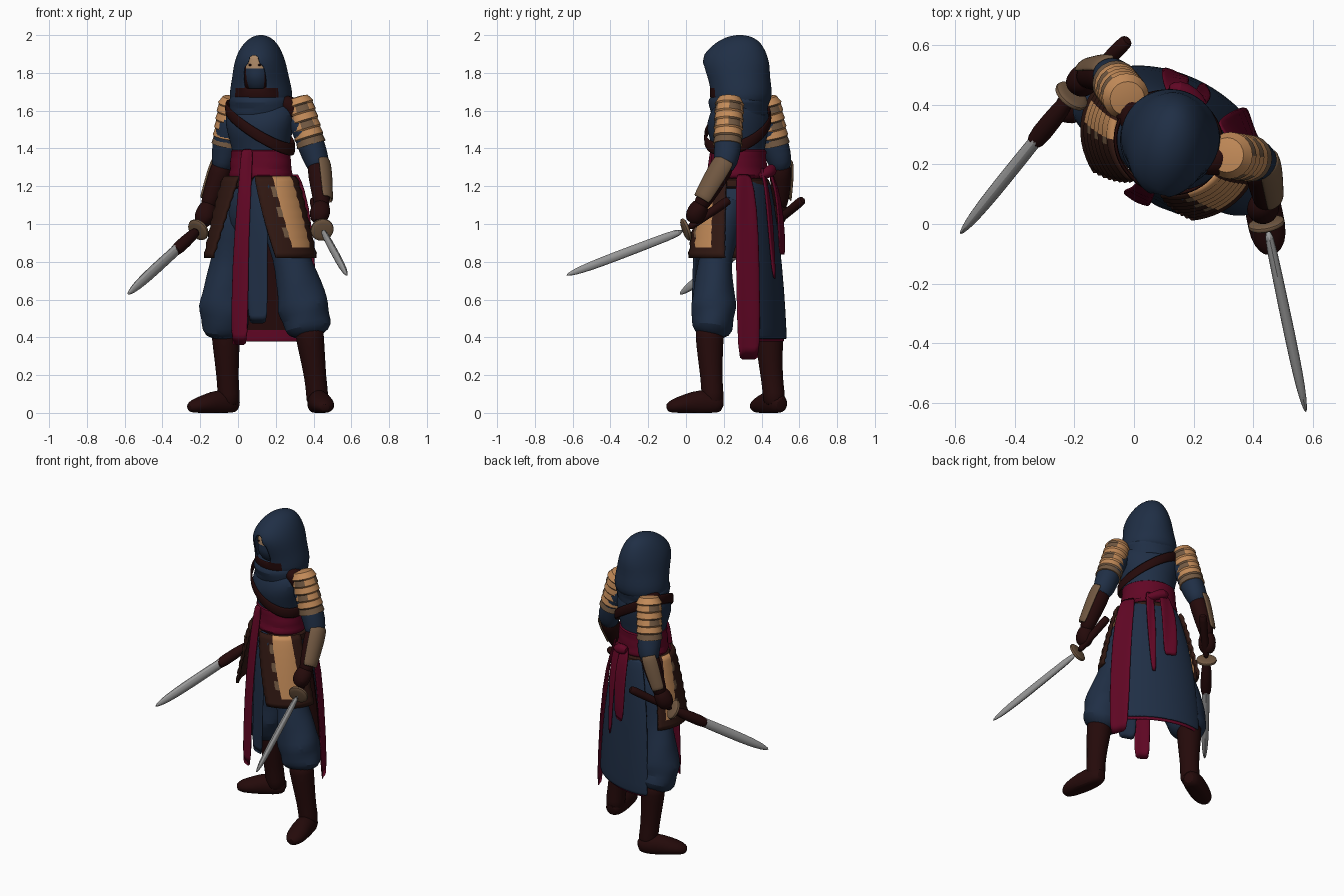
import bpy, bmesh, math
from mathutils import Vector as V

cube = bpy.data.objects.get("Cube")
if cube:
    bpy.data.objects.remove(cube, do_unlink=True)

def material(name, *rgb):
    m = bpy.data.materials.new(name)
    m.use_nodes = True
    m.diffuse_color = (*rgb, 1)
    m.node_tree.nodes["Principled BSDF"].inputs["Base Color"].default_value = (*rgb, 1)
    return m

BLUE = material("navy cloth", .014, .028, .06)
RED = material("crimson cloth", .12, .002, .018)
LEATHER = material("dark leather", .018, .003, .003)
BROWN = material("brown trim", .03, .009, .006)
BRONZE = material("dull bronze", .17, .1, .055)
ORANGE = material("copper plate", .55, .26, .1)
STEEL = material("steel", .32, .32, .32)
SKIN = material("skin", .4, .24, .13)
BODY_YAW, HEAD_YAW = math.radians(26), math.radians(11)
parts = []

def P(u, v, z, yaw=BODY_YAW):
    """Body frame (left, back, up) to world."""
    c, s = math.cos(yaw), math.sin(yaw)
    return V((.12 + u * c + v * s, .28 - u * s + v * c, z))

def skin_rows(name, rows, mats, closed=True, caps=True, rule=None, drop=None, smooth=1, thick=0):
    """Bridge rows of points; rule picks a material, drop removes faces."""
    bm = bmesh.new()
    grid = [[bm.verts.new(p) for p in row] for row in rows]
    n = len(rows[0])
    for i in range(len(rows) - 1):
        for j in range(n if closed else n - 1):
            if not (drop and drop(i, j)):
                k = (j + 1) % n
                f = bm.faces.new((grid[i][j], grid[i][k], grid[i + 1][k], grid[i + 1][j]))
                f.material_index = rule(i, j) if rule else 0
    if closed and caps:
        bm.faces.new(grid[0][::-1])
        bm.faces.new(grid[-1])
    bmesh.ops.recalc_face_normals(bm, faces=bm.faces[:])
    me = bpy.data.meshes.new(name)
    bm.to_mesh(me)
    bm.free()
    for m in mats:
        me.materials.append(m)
    ob = bpy.data.objects.new(name, me)
    bpy.context.collection.objects.link(ob)
    if thick:
        mod = ob.modifiers.new("thickness", "SOLIDIFY")
        mod.thickness, mod.offset = thick, 0
    if smooth:
        ob.modifiers.new("smooth", "SUBSURF").levels = smooth
    parts.append(ob)

def loft(name, rings, mats, n=32, yaw=BODY_YAW, fold=0, **kw):
    """Stack of ellipses (z, centre v, radius u, radius v); column 0 is the front."""
    rows = []
    for z, cv, ru, rv in rings:
        turns = [(t, 1 + fold * math.sin(3 * t + 70 * z)) for t in (math.tau * j / n for j in range(n))]
        rows.append([P(ru * k * math.sin(t), cv - rv * k * math.cos(t), z, yaw) for t, k in turns])
    skin_rows(name, rows, mats, **kw)

def tube(name, pts, radii, mats, n=16, fold=0, **kw):
    """Sweep an ellipse along points, kept above the ground."""
    pts = [V(p) for p in pts]
    ref = V((0, 1, 0)) if abs((pts[-1] - pts[0]).normalized().z) > .8 else V((0, 0, 1))
    rows = []
    for i, p in enumerate(pts):
        t = (pts[min(i + 1, len(pts) - 1)] - pts[max(i - 1, 0)]).normalized()
        a = t.cross(ref).normalized()
        b = a.cross(t)
        ra, rb = radii[i] if isinstance(radii[i], tuple) else (radii[i], radii[i])
        row = []
        for w in (math.tau * j / n for j in range(n)):
            q = p + (a * (ra * math.cos(w)) + b * (rb * math.sin(w))) * (1 + fold * math.sin(3 * w + 2.1 * i))
            row.append(V((q.x, q.y, max(q.z, 0))))
        rows.append(row)
    skin_rows(name, rows, mats, **kw)

def arc(name, side, rings, mats, n=12, **kw):
    """Curved hanging panel; rings are (z, radius u, radius v, start, end degrees)."""
    rows = []
    for z, ru, rv, a0, a1 in rings:
        angles = [math.radians(a0 + (a1 - a0) * j / n) for j in range(n + 1)]
        rows.append([P(side * ru * math.sin(t), -rv * math.cos(t), z) for t in angles])
    skin_rows(name, rows, mats, closed=False, **kw)

def strip(name, path, widths, mat, turn=0):
    """Hanging cloth band along a path in the body frame."""
    c, s = math.cos(math.radians(turn)), math.sin(math.radians(turn))
    rows = [[P(u + c * w * k, v + s * w * k + .006 * math.cos(5 * k + z * 9), z) for k in (-.5, -.25, 0, .25, .5)]
            for (u, v, z), w in zip(path, widths)]
    skin_rows(name, rows, [mat], closed=False, thick=.014)

# Torso, pelvis, waist sash and belt
loft("torso", [(1.15, .0, .17, .14), (1.3, 0, .145, .12), (1.4, 0, .155, .13), (1.5, -.01, .18, .165),
               (1.58, 0, .2, .15), (1.64, .01, .17, .12), (1.7, 0, .08, .08)], [BLUE], fold=.012)
loft("pelvis", [(.92, .02, .14, .12), (1.0, .01, .2, .155), (1.1, 0, .19, .155), (1.26, 0, .16, .14)], [BLUE])
loft("waist_sash", [(1.23, 0, .17, .15), (1.26, 0, .178, .154), (1.29, 0, .164, .142), (1.32, 0, .17, .145),
                    (1.36, 0, .16, .138), (1.39, 0, .166, .146), (1.405, 0, .14, .12)], [RED], fold=.015)
loft("belt", [(1.185, 0, .17, .14), (1.19, 0, .187, .164), (1.24, 0, .182, .158), (1.245, 0, .16, .14)], [BROWN])

# Diagonal chest strap over the right shoulder
turns = [math.tau * j / 40 for j in range(40)]
skin_rows("chest_strap", [[P(.182 * math.sin(t), -.007 - .17 * math.cos(t), 1.51 - .115 * math.sin(t) + dz) for t in turns]
                          for dz in (-.036, .036)], [LEATHER], caps=False, thick=.014)

# Hood with an open face, cowl and head
loft("hood", [(1.62, .01, .15, .14), (1.66, .01, .166, .16), (1.72, .01, .158, .16), (1.78, -.005, .144, .165),
              (1.84, -.015, .134, .176), (1.89, -.02, .118, .168), (1.935, -.01, .096, .138), (1.97, 0, .068, .1),
              (1.99, .005, .036, .055), (1.996, .005, .005, .008)], [BLUE, LEATHER], yaw=HEAD_YAW, thick=.01,
     rule=lambda i, j: int(i == 1 and (j < 4 or j >= 28)),
     drop=lambda i, j: (i in (2, 3) and (j < 2 or j >= 30)) or (i == 4 and j in (0, 31)))
loft("cowl", [(1.555, .01, .13, .12), (1.58, 0, .165, .155), (1.61, 0, .16, .15), (1.645, 0, .174, .166),
              (1.675, .005, .165, .16), (1.685, 0, .13, .13)], [BLUE], yaw=HEAD_YAW, fold=.025)
loft("head", [(1.69, -.04, .06, .085), (1.75, -.04, .085, .117), (1.78, -.04, .09, .13), (1.82, -.04, .092, .125),
              (1.88, -.04, .09, .125), (1.91, -.035, .07, .1), (1.93, -.03, .04, .06)], [BLUE, SKIN, LEATHER],
     yaw=HEAD_YAW, rule=lambda i, j: 2 if 3 <= j < 29 else int(i >= 3))
for s in (-1, 1):
    tube("eye", [P(s * k, -.162, 1.842, HEAD_YAW) for k in (.016, .036)], [.006, .006], [LEATHER], n=8)

# Trousers, boots and feet
LEGS = {
    "left": ([(.2, .24, 1.15), (.24, .19, 1.0), (.285, .155, .82), (.31, .15, .72), (.335, .147, .62), (.345, .145, .56),
              (.36, .143, .5), (.37, .14, .45), (.378, .13, .4)],
             [(.376, .125, .46), (.38, .125, .4), (.395, .128, .3), (.41, .135, .18), (.42, .14, .1), (.42, .145, .03)],
             [(.417, .2, .04), (.418, .165, .05), (.428, .08, .055), (.447, -.01, .045), (.457, -.07, .035), (.46, -.105, .025)]),
    "right": ([(.05, .32, 1.15), (.0, .34, 1.0), (-.04, .365, .82), (-.055, .375, .72), (-.065, .385, .62), (-.07, .39, .56),
               (-.07, .4, .5), (-.07, .42, .45), (-.065, .435, .4)],
              [(-.065, .44, .46), (-.065, .44, .4), (-.06, .445, .3), (-.055, .455, .18), (-.05, .465, .1), (-.045, .47, .03)],
              [(-.0, .51, .04), (-.03, .49, .05), (-.1, .455, .055), (-.175, .41, .045), (-.235, .38, .035), (-.265, .365, .025)]),
}
for side, (trouser, boot, foot) in LEGS.items():
    girth = [.12, .12, .092, .115, .126, .142, .122, .13, .085]
    tube(side + "_trouser", trouser, [(r, r * .88) for r in girth], [BLUE], n=24, fold=.045)
    tube(side + "_boot", boot, [.078, .076, .068, .058, .06, .058], [LEATHER])
    tube(side + "_foot", foot, [(.03, .035), (.056, .06), (.062, .075), (.066, .052), (.055, .038), (.02, .02)], [LEATHER])

# Back skirt with lining, front panels, side panel and sash tails
SKIRT = [(1.24, .18, .15, 125, 235), (1.1, .235, .17, 130, 236), (.9, .285, .19, 134, 237),
         (.65, .32, .21, 138, 237), (.42, .34, .22, 140, 236), (.39, .34, .22, 140, 236)]
arc("back_skirt", 1, SKIRT, [BLUE], thick=.012)
arc("skirt_lining", 1, [(z - .014, a - .012, b - .012, c, d) for z, a, b, c, d in SKIRT], [LEATHER, RED],
    thick=.008, rule=lambda i, j: int(i == 4))
strip("front_sash", [(-.005, -.15, 1.4), (-.005, -.165, 1.3), (-.005, -.2, 1.1), (-.015, -.215, .8), (-.015, -.23, .34)],
      [.07, .07, .08, .1, .105], RED)
strip("front_tabard", [(.075, -.145, 1.26), (.075, -.185, 1.1), (.078, -.2, .8), (.085, -.21, .46)], [.11, .12, .12, .12], BLUE)
strip("side_panel", [(.15, .1, 1.27), (.19, .135, 1.1), (.215, .16, .8), (.23, .17, .26)], [.1, .13, .135, .13], RED, -40)
strip("sash_tail_long", [(-.05, .15, 1.3), (-.07, .185, 1.2), (-.08, .205, 1.05), (-.085, .215, .83)], [.06, .09, .1, .09], RED, 10)
strip("sash_tail_short", [(.03, .15, 1.3), (.035, .18, 1.2), (.03, .2, 1.0), (.02, .22, .7)], [.05, .055, .055, .025], RED)
tube("sash_knot", [P(-.08, .15, 1.28), P(-.05, .17, 1.29), P(0, .17, 1.27), P(.06, .15, 1.25)],
     [.02, .034, .03, .02], [RED], fold=.08)

# Scaled hip guards with a wide dark leading edge
for side, label, first, last in ((1, "left", 4, 9), (-1, "right", 7, 10)):
    rings = []
    for i in range(17):
        k, step = i / 16, .007 * (i % 2)
        rings.append((1.25 - .43 * k, .19 + .11 * k ** .8 + step, .17 + .08 * k ** .8 + step, 14 + 24 * k, 98 + 6 * k))
    arc(label + "_hip_guard", side, rings, [BROWN, ORANGE, BRONZE], smooth=0, thick=.016,
        rule=lambda i, j: 0 if i > 13 or j >= last else 1 if j >= first else 2 if j == first - 1 and i % 4 > 1 else 0)

# Arms, shoulder guards, bracers and hands
ARMS = {
    "left": ((.29, .235, 1.61), (.36, .225, 1.5), (.42, .215, 1.33), (.445, .09, 1.12), (.43, .045, 1.04), (.8, -.3, .2), 62),
    "right": ((-.01, .41, 1.61), (-.05, .445, 1.5), (-.075, .5, 1.33), (-.15, .5, 1.12), (-.18, .475, 1.03), (-.5, .8, .2), 42),
}
for side, (shoulder, mid, elbow, wrist, hand, out, reach) in ARMS.items():
    S, M, E, W, H, out = map(V, (shoulder, mid, elbow, wrist, hand, out))
    tube(side + "_sleeve", [S, M, M.lerp(E, .5), E, E.lerp(W, .25)], [.07, .074, .074, .068, .05], [BLUE], fold=.05)
    tube(side + "_shoulder_strap", [P(.1 if side == "left" else -.1, -.05, 1.66), S + V((0, -.015, .02)), S.lerp(M, .4)],
         [.025, .062, .07], [LEATHER])
    # Overlapping bands closing to a rounded cap
    top, low = S.lerp(M, .3) + V((0, 0, .095)), M.lerp(E, .5)
    steps = [(i + f) / 6 for i in range(6) for f in (.1, .9)]
    tube(side + "_shoulder_guard", [top] + [top.lerp(low, k) for k in steps],
         [.03] + [(.073 + .006 * (i % 2)) * (.8 if i == 0 else 1) for i in range(12)], [ORANGE, BRONZE], n=20, smooth=0,
         rule=lambda i, j: int(i > 9 or (i // 2 % 2 == 1 and j % 7 < 3)))
    tube(side + "_forearm", [E, E.lerp(W, .3), W, W.lerp(H, .4)], [.056, .06, .047, .038], [LEATHER])
    axis = (W - E).normalized()
    flat = (out - axis * out.dot(axis)).normalized()
    across = axis.cross(flat)
    sweep = [math.radians(reach * a / 5) for a in range(-5, 6)]
    skin_rows(side + "_bracer", [[E.lerp(W, k) + (flat * math.cos(t) + across * math.sin(t)) * r for t in sweep]
              for k, r in ((-.02, .058), (.1, .066), (.45, .064), (.8, .056), (1, .054))], [BRONZE], closed=False, thick=.012)
    tube(side + "_hand", [W, W.lerp(H, .5), H, H + (H - W) * .45], [.036, .054, .056, .03], [LEATHER], fold=.06)

# Swords: grip, round guard, broad blade and leather sleeve
SWORDS = {"left": ((.4, .23, 1.13), (.445, 0, .97), (.578, -.635, .728), .024),
          "right": ((-.02, .62, 1.13), (-.21, .43, .97), (-.585, -.035, .627), .03)}
for side, (pommel, guard, tip, broad) in SWORDS.items():
    A, G, T = map(V, (pommel, guard, tip))
    d = (T - G).normalized()
    tube(side + "_grip", [A, A.lerp(G, .06), A.lerp(G, .5), G], [.02, .027, .022, .022], [LEATHER])
    tube(side + "_guard", [G + d * k for k in (-.014, -.008, .008, .014)], [.045, .064, .064, .045], [BRONZE], n=20)
    tube(side + "_blade", [G.lerp(T, k) for k in (0, .3, .6, .8, .93, 1)],
         [(broad * k * .75, broad * k) for k in (1, 1.08, 1.15, 1.05, .75, .2)], [STEEL], n=8)
    if side == "right":
        tube("blade_sleeve", [G, G.lerp(T, .18), G.lerp(T, .37)], [.028, .034, .036], [LEATHER])

# Smooth shading with sharp edges kept
bpy.ops.object.select_all(action="DESELECT")
for ob in parts:
    ob.select_set(True)
bpy.context.view_layer.objects.active = parts[0]
bpy.ops.object.shade_smooth_by_angle(angle=math.radians(40))
